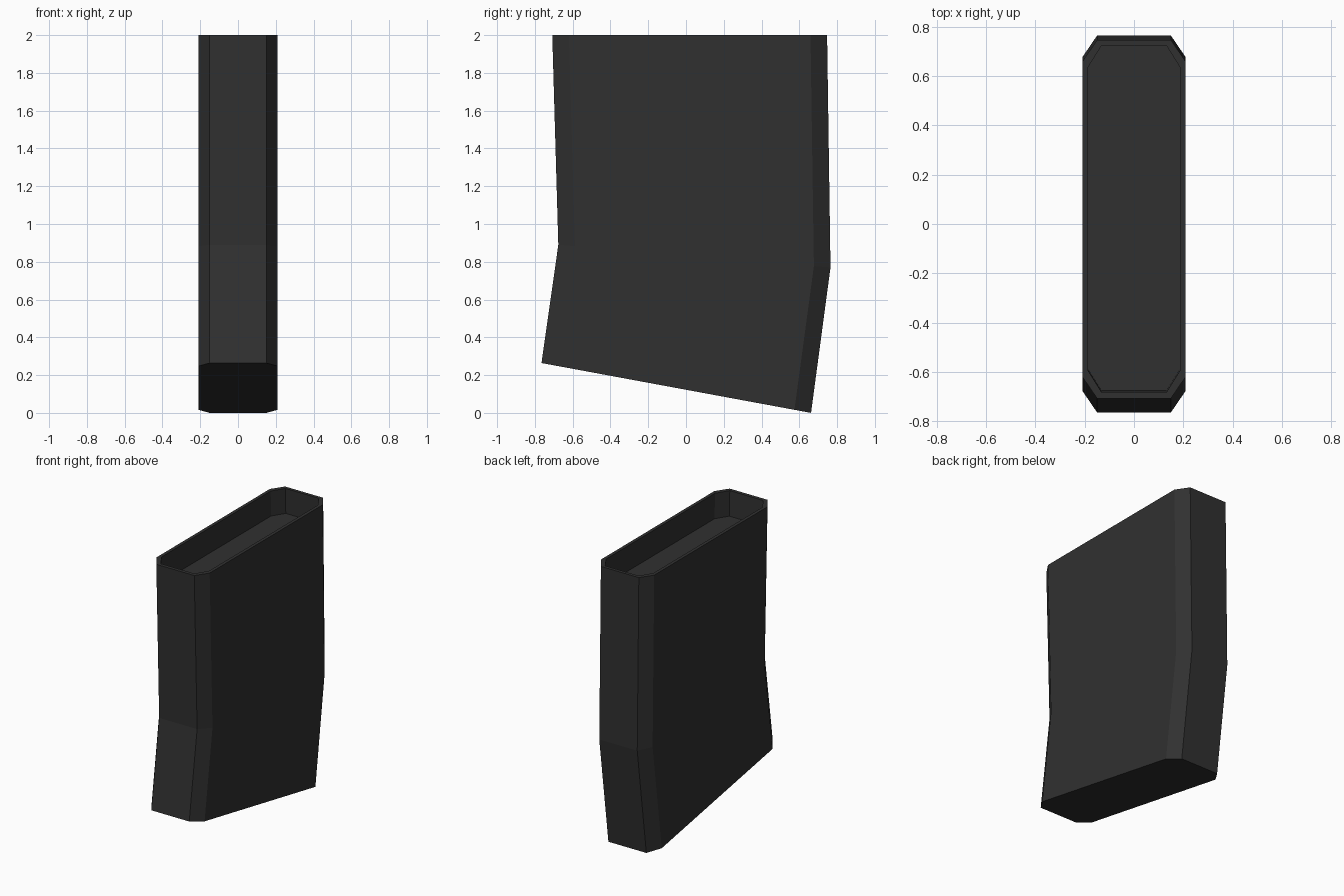
import bpy, bmesh

if "Cube" in bpy.data.objects:
    bpy.data.objects.remove(bpy.data.objects["Cube"])

# one flat colour
mat = bpy.data.materials.new("dark_charcoal")
mat.diffuse_color = (0.030, 0.030, 0.030, 1)
mat.use_nodes = True
mat.node_tree.nodes["Principled BSDF"].inputs["Base Color"].default_value = mat.diffuse_color


def ring(bm, front, back, hw, cx, cy):
    """Chamfered rectangle lying on the plane through the front and back (y, z) points."""
    (y0, z0), (y1, z1) = front, back
    half = [(hw - cx, y0), (hw, y0 + cy), (hw, y1 - cy), (hw - cx, y1)]
    outline = half + [(-x, y) for x, y in reversed(half)]
    return [bm.verts.new((x, y, z0 + (z1 - z0) * (y - y0) / (y1 - y0)))
            for x, y in outline]


bm = bmesh.new()
rings = [
    # outer shell: slanted base, bend, top
    ring(bm, (-0.765, 0.264), (0.662, 0.0), 0.21, 0.06, 0.088),
    ring(bm, (-0.676, 0.89), (0.765, 0.77), 0.21, 0.06, 0.088),
    ring(bm, (-0.708, 2.0), (0.747, 2.0), 0.21, 0.06, 0.088),
    # inner recess: rim and floor
    ring(bm, (-0.683, 2.0), (0.724, 2.0), 0.187, 0.055, 0.088),
    ring(bm, (-0.677, 1.82), (0.728, 1.82), 0.187, 0.055, 0.088),
]
for a, b in zip(rings, rings[1:]):
    for i in range(8):
        j = (i + 1) % 8
        bm.faces.new((a[i], a[j], b[j], b[i]))
bm.faces.new(rings[0][::-1])
bm.faces.new(rings[-1])
bmesh.ops.recalc_face_normals(bm, faces=bm.faces[:])

mesh = bpy.data.meshes.new("magazine_body")
bm.to_mesh(mesh)
bm.free()
mesh.materials.append(mat)
body = bpy.data.objects.new("magazine_body", mesh)
bpy.context.collection.objects.link(body)
